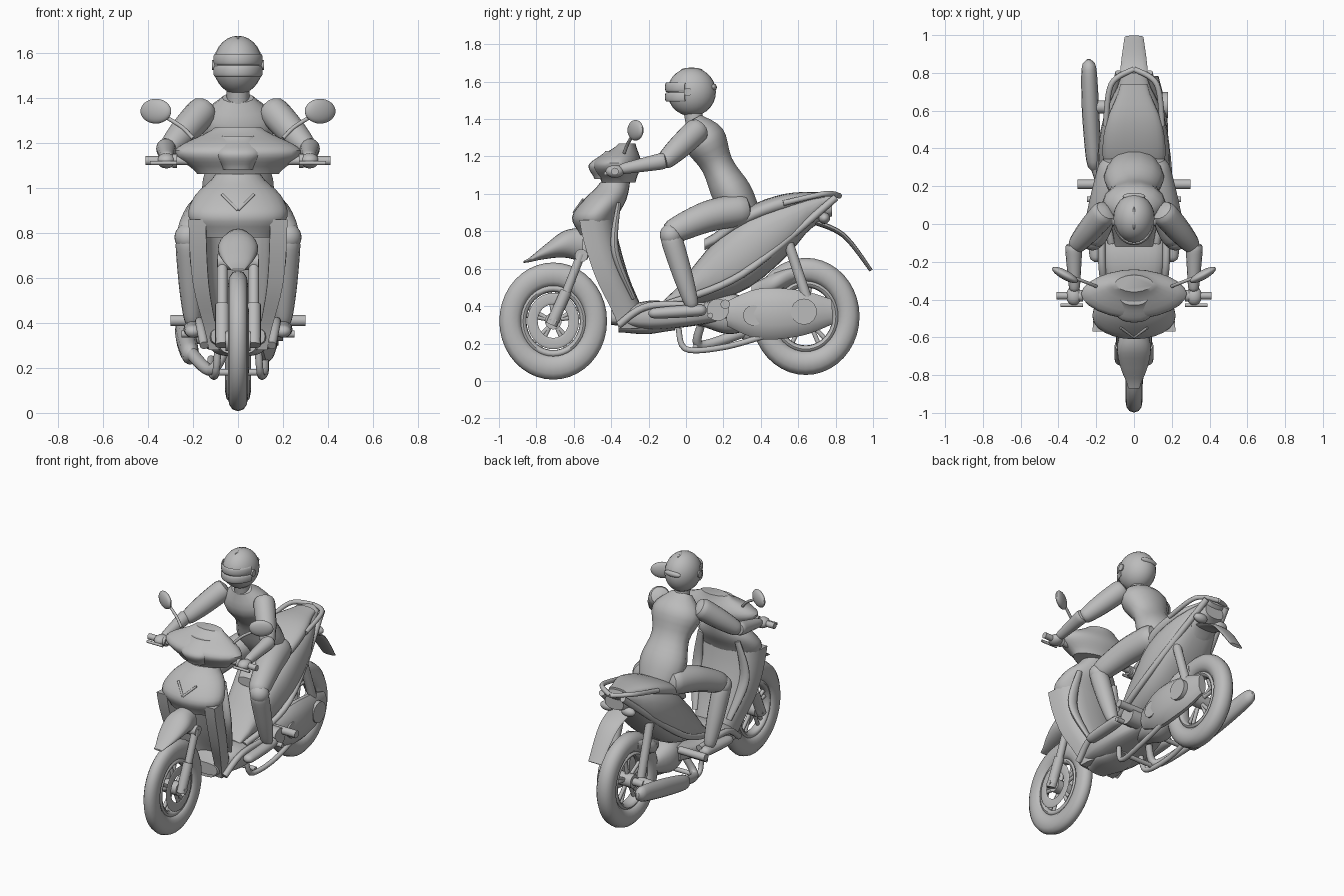
import bpy, bmesh
from math import sin, cos, pi, copysign, radians
from mathutils import Vector, Matrix

cube = bpy.data.objects.get("Cube")
if cube:
    bpy.data.objects.remove(cube)

grey = bpy.data.materials.new("plain_grey")
grey.use_nodes = True
tone = (.5, .5, .5, 1)
grey.diffuse_color = tone
grey.node_tree.nodes["Principled BSDF"].inputs["Base Color"].default_value = tone
made = []
SQUASH = .92  # wheels are slightly shorter along y than along z


def finish(name, bm, both):
    """Turn a bmesh into an object, mirrored to the other side when both is set."""
    bmesh.ops.recalc_face_normals(bm, faces=bm.faces)
    mesh = bpy.data.meshes.new(name)
    bm.to_mesh(mesh)
    bm.free()
    mesh.materials.append(grey)
    ob = bpy.data.objects.new(name, mesh)
    bpy.context.collection.objects.link(ob)
    if both:
        ob.modifiers.new("mirror", "MIRROR")
    made.append(ob)


def skin(name, rings, both=False, closed=False):
    """Join rings of points into one surface, capped unless closed."""
    bm = bmesh.new()
    loops = [[bm.verts.new(point) for point in ring] for ring in rings]
    if closed:
        loops.append(loops[0])
    else:
        bm.faces.new(loops[0])
        bm.faces.new(loops[-1])
    for low, high in zip(loops, loops[1:]):
        for i in range(len(low)):
            bm.faces.new((low[i - 1], low[i], high[i], high[i - 1]))
    finish(name, bm, both)


def curve(keys, t):
    """Smooth value through evenly spaced keys, which may be numbers or vectors."""
    last = len(keys) - 1
    i = min(int(t * last), last - 1)
    s = t * last - i
    a, b, c, d = keys[max(i - 1, 0)], keys[i], keys[i + 1], keys[min(i + 2, last)]
    return b + ((c - a) * s + (2 * a - 5 * b + 4 * c - d) * s * s + (3 * (b - c) + d - a) * s ** 3) / 2


def steps(count):
    return [i / count for i in range(count + 1)]


def circle(count, power=1):
    """Unit circle, squarer when power is below one."""
    def shape(v):
        return copysign(abs(v) ** power, v)
    return [(shape(cos(2 * pi * i / count)), shape(sin(2 * pi * i / count))) for i in range(count)]


def loft(name, axis, ends, widths, lows, highs, power=.8):
    """Body centred on x, running along y or z, from curves of half width and of both edges."""
    rings = []
    for t in steps(12):
        place = ends[0] + (ends[1] - ends[0]) * t
        width, low, high = (curve(keys, t) for keys in (widths, lows, highs))
        ring = [(width * c, (low + high) / 2 + (high - low) / 2 * s) for c, s in circle(24, power)]
        rings.append([(x, place, v) if axis == "y" else (x, v, place) for x, v in ring])
    skin(name, rings)


def tube(name, points, radii, flat=1, both=False, rounded=False):
    """Tube along a smooth path; flat scales its second radius, rounded closes the ends."""
    points = [Vector(p) for p in points]
    span = points[-1] - points[0]
    side = Vector((0, 0, 1)) if abs(span.x) > span.length * .7 else Vector((1, 0, 0))
    count = 16 if rounded or len(points) > 2 else 1
    spots = [curve(points, t) for t in steps(count)]
    rings = []
    for i, t in enumerate(steps(count)):
        along = (spots[min(i + 1, count)] - spots[max(i - 1, 0)]).normalized()
        u = (side - side.dot(along) * along).normalized()
        v = along.cross(u) * flat
        r = curve(radii, t)
        if rounded:
            r *= max(.3, (1 - abs(2 * t - 1) ** 8) ** .5)
        rings.append([spots[i] + (u * c + v * s) * r for c, s in circle(14)])
    skin(name, rings, both)


def rod(name, start, end, radius, both=False):
    tube(name, (start, end), (radius, radius), both=both)


def axle(name, centre, half, radius, both=False):
    reach = Vector((half, 0, 0))
    rod(name, Vector(centre) - reach, Vector(centre) + reach, radius, both)


def ball(name, centre, size, both=False, turn=0):
    bm = bmesh.new()
    place = Matrix.Translation(centre) @ Matrix.Rotation(turn, 4, "Z") @ Matrix.Diagonal((*size, 1))
    bmesh.ops.create_uvsphere(bm, u_segments=24, v_segments=14, radius=1, matrix=place)
    finish(name, bm, both)


def hoop(name, hub, width, radius, thick):
    """Ring around an axle with an oval cross-section."""
    rings = []
    for ca, sa in circle(40):
        ring = [(width * c, radius + thick * s) for c, s in circle(12, .9)]
        rings.append([hub + Vector((x, r * ca * SQUASH, r * sa)) for x, r in ring])
    skin(name, rings, closed=True)


def wheel(label, hub, width):
    def spot(angle, r):
        return hub + Vector((0, r * cos(angle) * SQUASH, r * sin(angle)))
    hoop(label + "_tyre", hub, width, .247, .066)
    hoop(label + "_rim", hub, width * .7, .175, .02)
    axle(label + "_hub", hub, .055, .045)
    for k in range(5):
        angle = 2 * pi * k / 5 + .3
        for fan in (-.14, .14):
            rod(label + "_spoke", spot(angle, .03), spot(angle + fan, .17), .012)


# Wheels
front_hub = Vector((0, -.71, .32))
rear_hub = Vector((0, .64, .345))
wheel("front", front_hub, .045)
wheel("rear", rear_hub, .058)
hoop("brake_disc", front_hub + Vector((.045, 0, 0)), .004, .12, .03)
axle("front_axle", front_hub, .1, .018)
axle("rear_axle", rear_hub, .13, .025)

# Front fork and fender
rod("fork_leg", (.07, -.7, .32), (.07, -.56, .68), .024, True)
rod("fork_slider", (.07, -.72, .3), (.07, -.64, .48), .032, True)
axle("fork_bridge", (0, -.56, .67), .09, .035)
rod("steering_column", (0, -.56, .66), (0, -.38, 1.1), .035)
loft("front_fender", "y", (-.87, -.55), (.03, .07, .09, .07), (.63, .65, .66, .64), (.64, .72, .8, .82), 1)

# Nose and leg shield
loft("nose_fairing", "z", (.78, 1.06), (.16, .22, .19, .1), (-.57, -.61, -.55, -.46), (-.4, -.37, -.32, -.3), 1)
rod("nose_crease", (0, -.6, .9), (.07, -.55, .97), .007, True)
rings = []
for t in steps(10):
    width, front, back = (curve(k, t) for k in ((.22, .2, .13), (-.57, -.49, -.36), (-.38, -.31, -.2)))
    arc = [(c, s) for c, s in circle(24, .7) if s > -.01]
    outer = [(width * c, front + (back - front) * s) for c, s in arc]
    inner = [(x * .65, front + (y - front) * .7) for x, y in reversed(outer)]
    rings.append([(x, y, .86 - .58 * t) for x, y in outer + inner])
skin("leg_shield", rings)
tube("shield_trim", ((.14, -.36, .95), (.18, -.38, .7), (.13, -.28, .44)), (.02, .035, .02), .6, True)

# Floor
loft("floorboard", "y", (-.4, .22), (.12, .17, .16, .11), (.3, .27, .29, .32), (.38, .43, .41, .44), .6)
loft("belly_pan", "y", (-.36, -.06), (.08, .12, .08), (.26, .25, .27), (.34, .34))
tube("floor_rail", ((.15, -.36, .3), (.17, -.2, .4), (.17, .1, .4)), (.02, .02), both=True)

# Handlebar cowl and lamps
loft("handlebar_cowl", "z", (1.06, 1.27), (.18, .28, .1), (-.45, -.5, -.36), (-.27, -.24, -.27), 1.1)
loft("headlamp", "z", (1.08, 1.23), (.07, .11, .08), (-.49, -.52, -.43), (-.35, -.3))
ball("front_turn_lamp", (.17, -.42, 1.15), (.08, .03, .03), True, .5)

# Grips, levers and mirrors
axle("grip_bar", (.3, -.38, 1.12), .11, .02, True)
axle("grip_collar", (.28, -.38, 1.12), .01, .032, True)
axle("brake_lever", (.33, -.43, 1.11), .06, .009, True)
tube("mirror_stem", ((.2, -.33, 1.22), (.25, -.31, 1.27), (.33, -.28, 1.32)), (.009, .009), both=True)
ball("mirror", (.365, -.27, 1.34), (.077, .025, .055), True, .5)

# Seat body and tail
loft("rear_body", "y", (-.12, .8), (.1, .15, .19, .16, .06), (.4, .42, .5, .7, .97), (.43, .7, .91, .98, 1))
loft("seat", "y", (.1, .74), (.07, .16, .15, .07), (.7, .82, .9, .96), (.76, .92, 1, 1.01))
tube("side_panel_edge", ((.12, -.1, .41), (.18, .3, .57), (.08, .8, .98)), (.02, .02), both=True)
tube("grab_rail", ((.15, .52, .95), (.12, .74, 1), (0, .82, .99)), (.015, .015), both=True)
loft("tail_lamp", "y", (.6, .78), (.08, .1, .07), (.76, .83, .88), (.9, .97))
ball("rear_turn_lamp", (.08, .74, .87), (.05, .03, .03), True)
tube("rear_mudguard", ((0, .66, .86), (0, .84, .78), (0, .99, .59)), (.08, .07, .05), .2)

# Engine and drive case
tube("drive_case", ((.1, .22, .36), (.12, .5, .36), (.1, .78, .37)), (.03, .06, .055, .03), 2.3)
axle("drive_boss", (.15, .63, .37), .03, .07)
axle("clutch_boss", (.14, .36, .35), .03, .055)
axle("fan_cover", (.15, .17, .38), .05, .06)
loft("crankcase", "y", (.05, .42), (.06, .1, .05), (.3, .25, .3), (.42, .47, .4))
loft("air_box", "y", (.35, .6), (.04, .1, .06), (.45, .47, .54), (.52, .58, .62))
rod("rear_shock", (.12, .66, .4), (.11, .54, .76), .028, True)

# Stand, pegs and exhaust
tube("stand_leg", ((.09, -.04, .28), (.1, 0, .17), (.12, .2, .18), (.12, .42, .24)), (.016, .016), both=True)
axle("stand_bar", (0, .05, .18), .1, .015)
axle("passenger_peg", (.2, .21, .41), .1, .025, True)
axle("rider_peg", (.18, .13, .35), .07, .015, True)
tube("exhaust_pipe", ((-.05, .08, .3), (-.12, .08, .19), (-.22, .36, .28)), (.022, .03))
tube("muffler", ((-.21, .28, .25), (-.23, .6, .33), (-.24, .87, .39)), (.04, .046, .04), 1.3, rounded=True)
rod("exhaust_arm", (-.08, .62, .34), (-.22, .62, .34), .035)

# Rider torso and limbs, sharing their joints
tube("torso", ((0, .33, .86), (0, .22, 1.05), (0, .12, 1.25), (0, .04, 1.4)), (.12, .16, .13, .17, .07), .68)
rod("neck", (0, .05, 1.36), (0, .03, 1.48), .05)
elbow, wrist = (.32, -.13, 1.16), (.315, -.36, 1.13)
knee, ankle = (.22, -.11, .78), (.2, .04, .38)
tube("upper_arm", ((.14, .08, 1.36), elbow), (.07, .065, .045), both=True, rounded=True)
tube("forearm", ((.32, -.1, 1.18), wrist), (.048, .028), both=True, rounded=True)
ball("hand", (.318, -.38, 1.12), (.042, .05, .034), True)
tube("thigh", ((.09, .34, .92), (.15, .12, .88), knee), (.09, .085, .065), both=True, rounded=True)
ball("knee", (.22, -.08, .78), (.062, .06, .062), True)
tube("shin", ((.22, -.09, .8), ankle), (.062, .055, .036), both=True, rounded=True)
tube("shoe", ((.2, .11, .38), (.2, -.2, .36)), (.04, .042, .035), .8, True, True)

# Helmet with visor, hinges and crest
head = Vector((0, .03, 1.545))
ball("helmet", head, (.11, .13, .13))
for lift in (-.027, .025):
    arc = [radians(a) for a in range(-75, 80, 15)]
    tube("visor_band", [head + Vector((.106 * sin(a), -.135 * cos(a), lift)) for a in arc], (.025, .025), .3)
axle("visor_hinge", (.1, .01, 1.545), .016, .022, True)
ball("helmet_crest", (0, .03, 1.66), (.01, .06, .015))
ball("helmet_vent", (0, .145, 1.57), (.06, .02, .02))

bpy.ops.object.select_all(action="DESELECT")
for ob in made:
    ob.select_set(True)
bpy.context.view_layer.objects.active = made[0]
bpy.ops.object.shade_smooth_by_angle(angle=radians(40))
